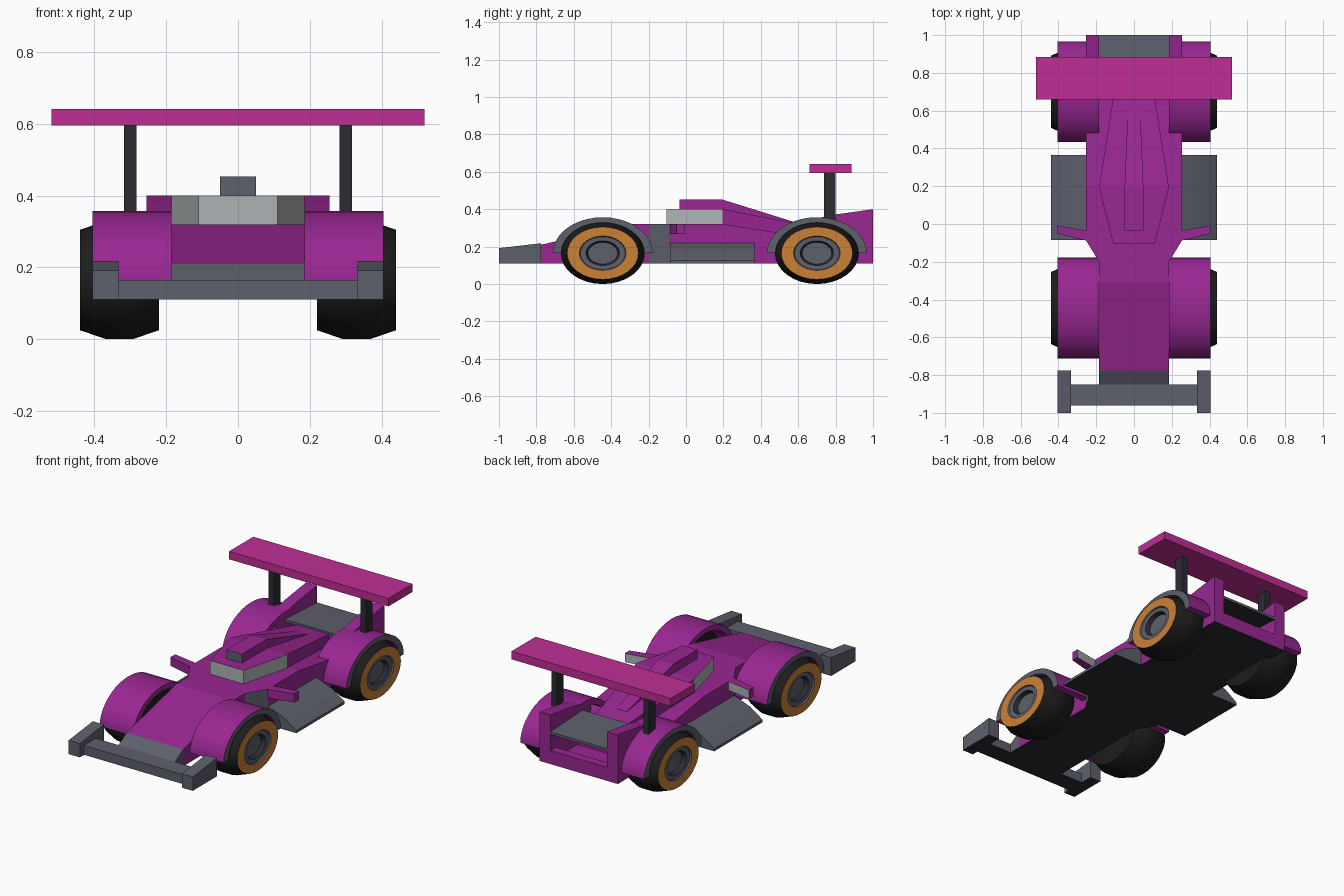
import bpy, bmesh, math

if "Cube" in bpy.data.objects:
    bpy.data.objects.remove(bpy.data.objects["Cube"])


def material(name, rgb):
    m = bpy.data.materials.new(name)
    m.diffuse_color = (*rgb, 1)
    m.use_nodes = True
    m.node_tree.nodes["Principled BSDF"].inputs["Base Color"].default_value = m.diffuse_color
    return m


PURPLE = material("purple", (0.32, 0.02, 0.29))
PINK = material("pink", (0.52, 0.027, 0.30))
ORANGE = material("orange", (0.60, 0.22, 0.035))
GREY = material("slate", (0.11, 0.115, 0.15))
GLASS = material("glass", (0.42, 0.45, 0.46))
TYRE = material("tyre", (0.012, 0.012, 0.013))
DARK = material("dark", (0.025, 0.024, 0.033))


def finish(name, bm, mats, pick=None, smooth=False):
    """Turn a bmesh into an object; pick(normal, centre) gives a material index."""
    bmesh.ops.recalc_face_normals(bm, faces=bm.faces)
    bm.normal_update()
    if pick:
        for f in bm.faces:
            f.material_index = pick(f.normal, f.calc_center_median())
    me = bpy.data.meshes.new(name)
    bm.to_mesh(me)
    bm.free()
    for m in mats:
        me.materials.append(m)
    ob = bpy.data.objects.new(name, me)
    bpy.context.collection.objects.link(ob)
    if smooth:
        bpy.ops.object.select_all(action='DESELECT')
        ob.select_set(True)
        bpy.context.view_layer.objects.active = ob
        bpy.ops.object.shade_smooth_by_angle(angle=math.radians(30))
    return ob


def loft(name, rings, mats, pick=None, smooth=False):
    """Skin equal-length point rings and cap both ends."""
    bm = bmesh.new()
    vs = [[bm.verts.new(p) for p in r] for r in rings]
    n = len(vs[0])
    for a, b in zip(vs, vs[1:]):
        for i in range(n):
            j = (i + 1) % n
            bm.faces.new((a[i], a[j], b[j], b[i]))
    bm.faces.new(vs[0])
    bm.faces.new(vs[-1])
    return finish(name, bm, mats, pick, smooth)


def side_prism(name, yz, x0, x1, mats, pick=None, smooth=False):
    return loft(name, [[(x, y, z) for y, z in yz] for x in (x0, x1)], mats, pick, smooth)


def plan_prism(name, xy, z0, z1, mats, pick=None):
    return loft(name, [[(x, y, z) for x, y in xy] for z in (z0, z1)], mats, pick)


def box(name, x0, x1, y0, y1, z0, z1, mats, pick=None):
    return plan_prism(name, [(x0, y0), (x1, y0), (x1, y1), (x0, y1)], z0, z1, mats, pick)


def stations(name, rows, mats, pick=None):
    """Box-section loft along y from (y, half width, bottom z, top z)."""
    return loft(name, [[(-w, y, b), (w, y, b), (w, y, t), (-w, y, t)] for y, w, b, t in rows], mats, pick)


def under_dark(n, c):
    return 1 if n.z < -0.9 else 0


# Main body: nose, widening shoulders, sloping tail
def body_pick(n, c):
    if n.z < -0.9:
        return 1
    if c.y < -0.79 or (-0.2 < c.y < -0.085 and abs(n.x) > 0.5):
        return 2
    return 0


stations("body", [(-0.85, 0.185, 0.11, 0.165), (-0.775, 0.185, 0.11, 0.21), (-0.31, 0.185, 0.11, 0.32),
                  (-0.2, 0.185, 0.11, 0.32), (-0.085, 0.255, 0.11, 0.32), (0.2, 0.255, 0.11, 0.32),
                  (0.75, 0.255, 0.11, 0.235)], [PURPLE, DARK, GREY], body_pick)

# Cockpit with glass band, and the roof scoop
stations("canopy", [(-0.105, 0.11, 0.31, 0.40), (0.195, 0.185, 0.31, 0.40), (0.70, 0.105, 0.23, 0.305)],
         [PURPLE, GLASS], lambda n, c: 1 if c.y < 0.15 and abs(n.z) < 0.3 else 0)
stations("roof_scoop", [(-0.035, 0.05, 0.38, 0.453), (0.19, 0.05, 0.38, 0.453), (0.60, 0.033, 0.30, 0.325)],
         [PURPLE, GREY], lambda n, c: 1 if n.y < -0.9 else 0)

# Front wing bar
box("front_wing_bar", -0.34, 0.34, -0.96, -0.85, 0.11, 0.165, [GREY, DARK], under_dark)

# Open rear bay
box("rear_floor", -0.2, 0.2, 0.74, 0.96, 0.11, 0.13, [PURPLE, DARK], under_dark)
box("rear_lip", -0.2, 0.2, 0.95, 1.0, 0.11, 0.19, [PURPLE, DARK], under_dark)
side_prism("rear_panel", [(0.70, 0.315), (1.0, 0.30), (1.0, 0.285), (0.70, 0.30)], -0.19, 0.19,
           [GREY, DARK], under_dark)

# Rear wing
box("rear_wing", -0.52, 0.52, 0.66, 0.885, 0.595, 0.642, [PINK])


# Fender arch outline: half elliptical ring in the side plane
def arch(cy, n=20):
    angles = [math.pi * i / n for i in range(n + 1)]
    outer = [(cy + 0.267 * math.cos(a), 0.165 + 0.192 * math.sin(a)) for a in angles]
    inner = [(cy + 0.222 * math.cos(a), 0.165 + 0.163 * math.sin(a)) for a in reversed(angles)]
    return outer + inner


# Wheel: lathe profile (x, radius) squashed in z, one material per band
PROFILE = [(0.22, 0.14), (0.294, 0.165), (0.367, 0.165), (0.44, 0.14), (0.44, 0.092),
           (0.432, 0.088), (0.43, 0.066), (0.405, 0.058)]
BANDS = [0, 0, 0, 1, 2, 2, 3]


def wheel(name, s, cy, n=32):
    bm = bmesh.new()
    rings = [[bm.verts.new((s * x, cy + 1.36 * r * math.cos(2 * math.pi * i / n),
                            0.165 + r * math.sin(2 * math.pi * i / n))) for i in range(n)]
             for x, r in PROFILE]
    for k, band in enumerate(BANDS):
        for i in range(n):
            j = (i + 1) % n
            f = bm.faces.new((rings[k][i], rings[k][j], rings[k + 1][j], rings[k + 1][i]))
            f.material_index = band
    bm.faces.new(rings[0]).material_index = 0
    bm.faces.new(rings[-1]).material_index = 2
    finish(name, bm, [TYRE, ORANGE, GREY, DARK], smooth=True)


for s, side in ((1, "right"), (-1, "left")):
    # Wheels and fenders
    for cy, end in ((-0.445, "front"), (0.70, "rear")):
        wheel(f"{end}_wheel_{side}", s, cy)
        side_prism(f"{end}_fender_{side}", arch(cy), s * 0.185, s * 0.405, [PURPLE, GREY],
                   lambda n, c, s=s: 1 if n.x * s > 0.9 else 0, smooth=True)
    # Front wing endplate
    side_prism(f"endplate_{side}", [(-1, 0.11), (-0.775, 0.11), (-0.775, 0.218), (-1, 0.192)],
               s * 0.333, s * 0.405, [GREY, DARK], under_dark)
    # Side pod, sloping outward
    pod = [(0.25, 0.11), (0.44, 0.11), (0.44, 0.125), (0.36, 0.18), (0.25, 0.22)]
    loft(f"side_pod_{side}", [[(s * x, y, z) for x, z in pod] for y in (-0.085, 0.365)],
         [GREY, DARK], under_dark, smooth=True)
    # Mirror winglet with glass on its rear face
    plan_prism(f"mirror_{side}", [(s * x, y) for x, y in
               ((0.22, -0.09), (0.27, -0.085), (0.405, -0.05), (0.405, -0.008), (0.22, -0.04))],
               0.268, 0.32, [PURPLE, GLASS], lambda n, c: 1 if n.y > 0.8 else 0)
    # Rear side wall rising to the tail
    side_prism(f"rear_wall_{side}", [(0.62, 0.11), (1, 0.11), (1, 0.40), (0.80, 0.372), (0.62, 0.335)],
               s * 0.185, s * 0.255, [PURPLE, DARK], under_dark)
    # Rear wing strut
    box(f"wing_strut_{side}", s * 0.283, s * 0.318, 0.738, 0.80, 0.33, 0.60, [DARK])
